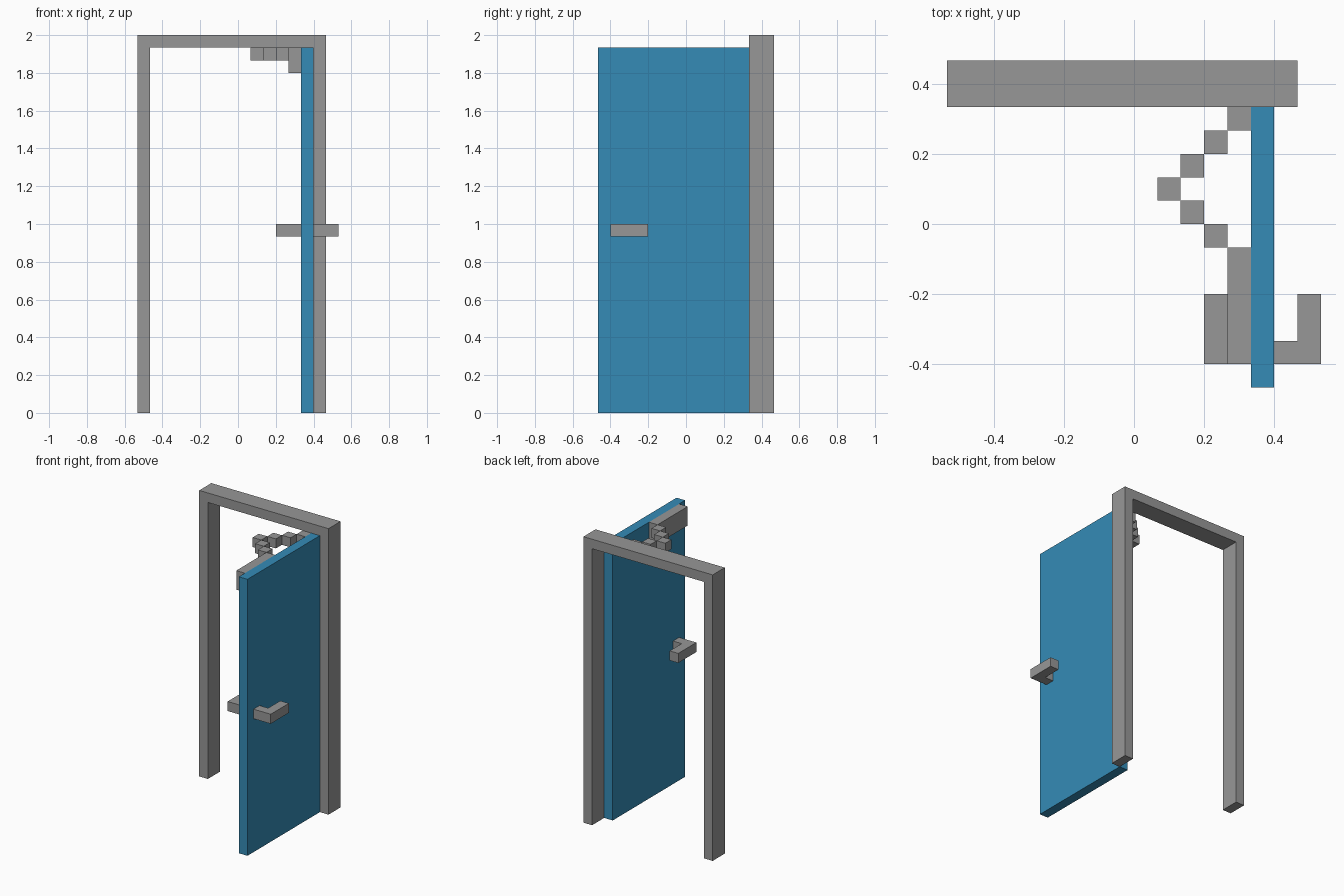
import bpy
import bmesh
from mathutils import Vector

cube = bpy.data.objects.get("Cube")
if cube:
    bpy.data.objects.remove(cube, do_unlink=True)

U = 1 / 15  # block size: every part sits on this grid


def material(name, rgb):
    mat = bpy.data.materials.new(name)
    mat.use_nodes = True
    color = (*rgb, 1.0)
    mat.diffuse_color = color
    bsdf = next(n for n in mat.node_tree.nodes if n.type == "BSDF_PRINCIPLED")
    bsdf.inputs["Base Color"].default_value = color
    return mat


grey = material("metal grey", (0.31, 0.31, 0.31))
blue = material("door blue", (0.035, 0.26, 0.47))


def extrude_profile(name, points, depth, mat):
    """Extrude a flat outline of grid points along the depth vector."""
    bm = bmesh.new()
    face = bm.faces.new([bm.verts.new(Vector(p) * U) for p in points])
    result = bmesh.ops.extrude_face_region(bm, geom=[face], use_keep_orig=True)
    verts = [g for g in result["geom"] if isinstance(g, bmesh.types.BMVert)]
    bmesh.ops.translate(bm, verts=verts, vec=Vector(depth) * U)
    bmesh.ops.recalc_face_normals(bm, faces=bm.faces)
    mesh = bpy.data.meshes.new(name)
    bm.to_mesh(mesh)
    bm.free()
    mesh.materials.append(mat)
    obj = bpy.data.objects.new(name, mesh)
    bpy.context.collection.objects.link(obj)
    return obj


def box(name, x, y, z, mat):
    """Box between grid limits given as (low, high) pairs."""
    base = [(x[0], y[0], z[0]), (x[1], y[0], z[0]),
            (x[1], y[1], z[0]), (x[0], y[1], z[0])]
    return extrude_profile(name, base, (0, 0, z[1] - z[0]), mat)


# Door frame: an upside-down U
outline = [(-8, 0), (-7, 0), (-7, 29), (6, 29), (6, 0), (7, 0), (7, 30), (-8, 30)]
extrude_profile("door_frame", [(x, 5, z) for x, z in outline], (0, 2, 0), grey)

# Open door panel
box("door_panel", (5, 6), (-7, 5), (0, 29), blue)

# L-shaped handles, mirrored across the panel
lever = [(0.5, -6), (2.5, -6), (2.5, -3), (1.5, -3), (1.5, -5), (0.5, -5)]
for name, side in (("outer_handle", 1), ("inner_handle", -1)):
    points = [(5.5 + side * x, y, 14) for x, y in lever]
    extrude_profile(name, points, (0, 0, 1), grey)

# Door closer body and its folded arm of stepped blocks
box("closer_body", (4, 5), (-6, -1), (27, 29), grey)
for y in range(-1, 5):
    x = 1 + abs(y - 1)
    box(f"closer_arm_{y + 2}", (x, x + 1), (y, y + 1), (28, 29), grey)
